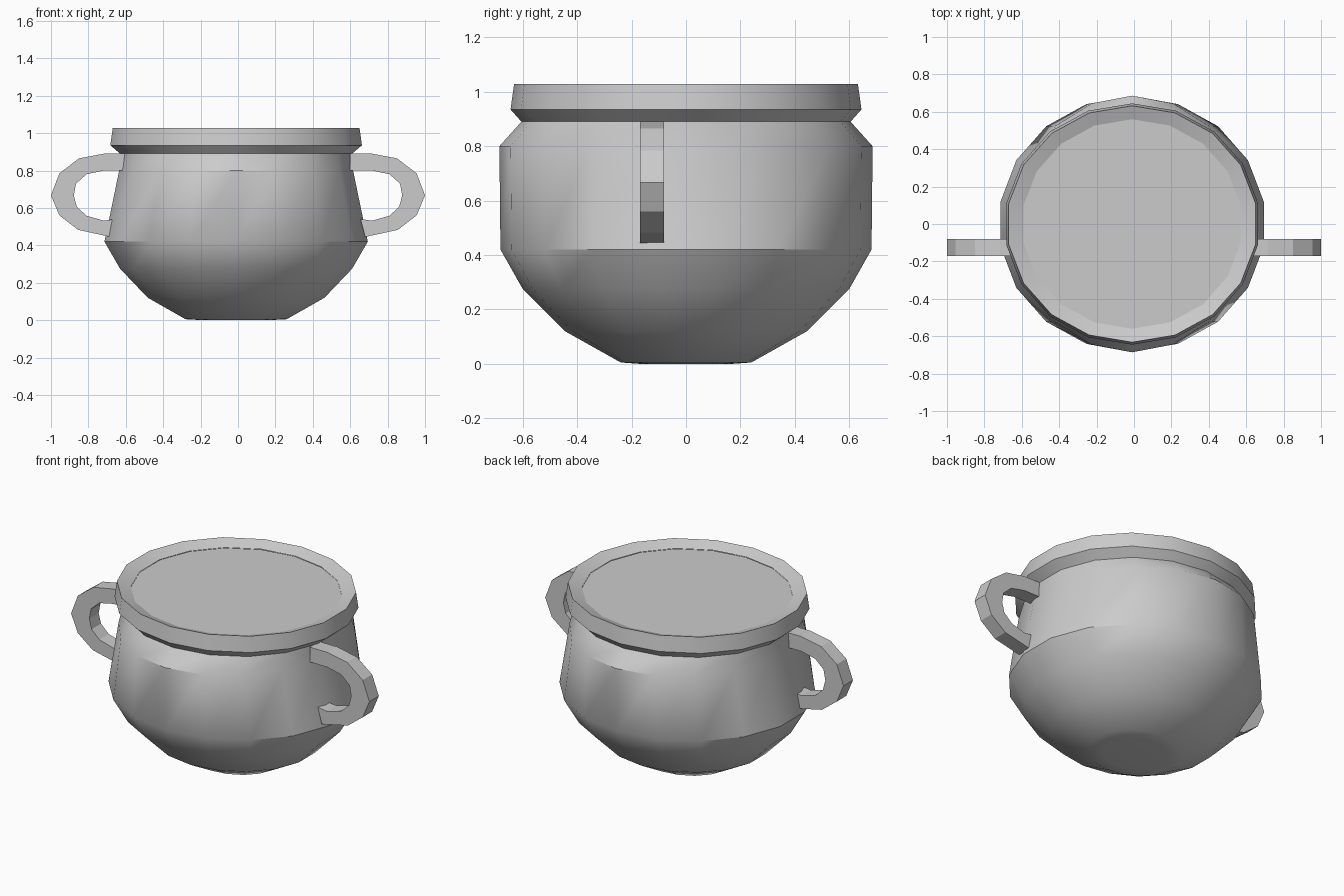
import bpy, bmesh, math

if "Cube" in bpy.data.objects:
    bpy.data.objects.remove(bpy.data.objects["Cube"])

SIDES = 18
CX = -0.01


def finish(bm, name, smooth=None):
    bmesh.ops.recalc_face_normals(bm, faces=bm.faces)
    mesh = bpy.data.meshes.new(name)
    bm.to_mesh(mesh)
    bm.free()
    ob = bpy.data.objects.new(name, mesh)
    bpy.context.collection.objects.link(ob)
    if smooth is not None:
        bpy.ops.object.select_all(action='DESELECT')
        ob.select_set(True)
        bpy.context.view_layer.objects.active = ob
        bpy.ops.object.shade_smooth_by_angle(angle=math.radians(smooth))
    return ob


def ring(bm, z, rx, ry):
    angles = [math.pi / 2 + 2 * math.pi * i / SIDES for i in range(SIDES)]
    return [bm.verts.new((CX + rx * math.cos(a), ry * math.sin(a), z)) for a in angles]


# Pot body: stacked oval rings (height, x radius, y radius), base to inner lip
profile = [
    (0.0, 0.18, 0.17), (0.005, 0.275, 0.24), (0.12, 0.48, 0.445),
    (0.275, 0.63, 0.60), (0.42, 0.715, 0.682), (0.80, 0.635, 0.686),
    (0.89, 0.63, 0.605), (0.935, 0.683, 0.645), (1.028, 0.67, 0.632),
    (1.0, 0.59, 0.56),
]
bm = bmesh.new()
rings = [ring(bm, *p) for p in profile]
bm.faces.new(rings[0])
for a, b in zip(rings, rings[1:]):
    for i in range(SIDES):
        j = (i + 1) % SIDES
        bm.faces.new((a[i], a[j], b[j], b[i]))
finish(bm, "pot_body", 35)

# Flat surface of the contents just inside the lip
bm = bmesh.new()
bm.faces.new(ring(bm, 0.998, 0.59, 0.56))
contents = finish(bm, "pot_contents")
if contents.data.polygons[0].normal.z < 0:
    contents.data.flip_normals()

# Side handles: outer and inner arcs in x-z, given thickness along y
outer = [(0.60, 0.89), (0.717, 0.89), (0.85, 0.865), (0.955, 0.785), (1.0, 0.667),
         (0.955, 0.56), (0.855, 0.483), (0.68, 0.445)]
inner = [(0.60, 0.80), (0.717, 0.80), (0.81, 0.78), (0.866, 0.73), (0.878, 0.667),
         (0.862, 0.607), (0.81, 0.558), (0.655, 0.54)]
inner[-1:] = [(0.717, 0.532), (0.655, 0.54)]
outer.insert(7, (0.76, 0.462))
for side, name in ((1, "handle_right"), (-1, "handle_left")):
    bm = bmesh.new()
    sections = []
    for (ox, oz), (ix, iz) in zip(outer, inner):
        sections.append([bm.verts.new((side * x, y, z)) for x, y, z in (
            (ox, -0.17, oz), (ox, -0.08, oz), (ix, -0.08, iz), (ix, -0.17, iz))])
    for a, b in zip(sections, sections[1:]):
        for i in range(4):
            j = (i + 1) % 4
            bm.faces.new((a[i], a[j], b[j], b[i]))
    bm.faces.new(sections[0])
    bm.faces.new(sections[-1])
    finish(bm, name)
